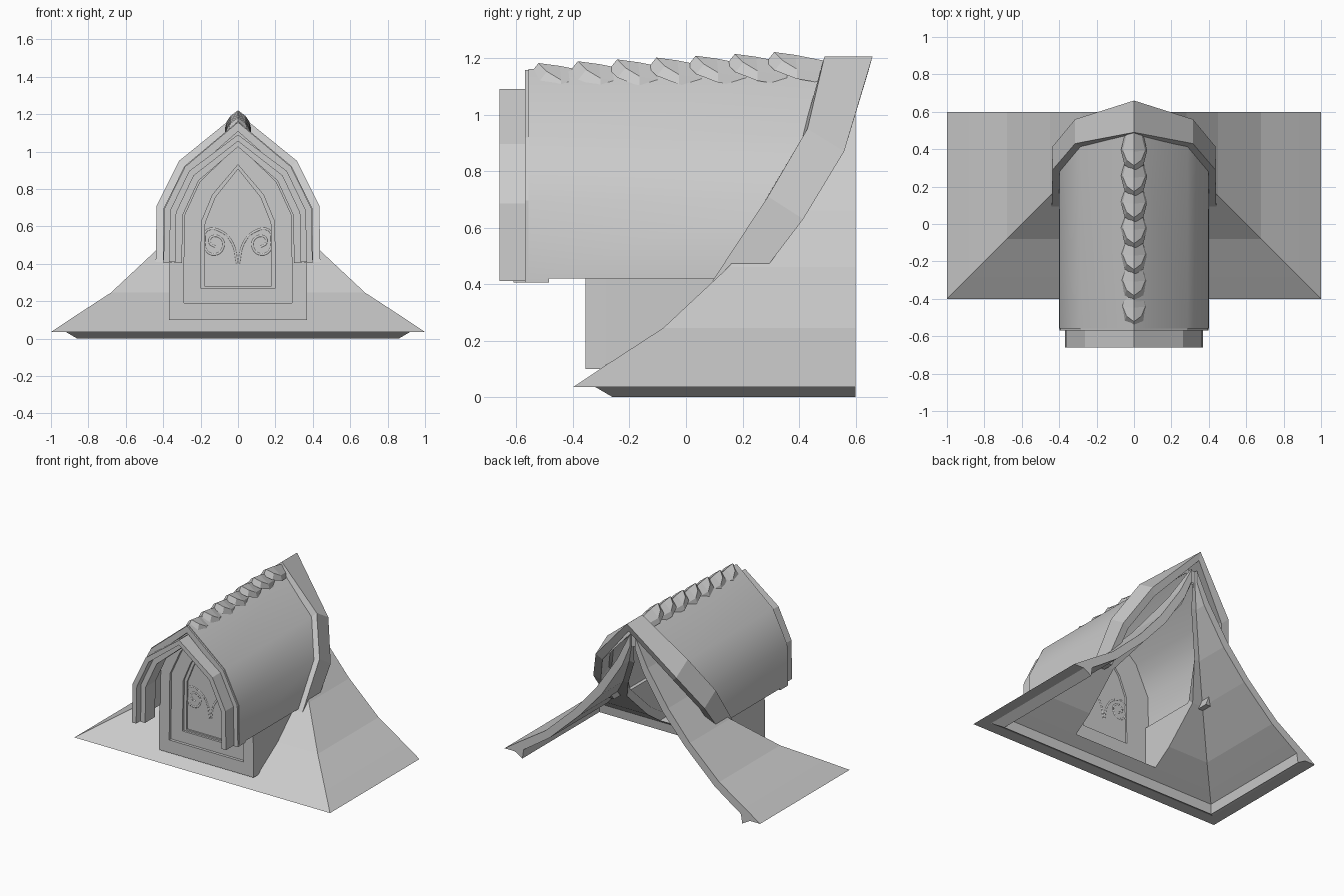
import bpy
import math

cube = bpy.data.objects.get("Cube")
if cube:
    bpy.data.objects.remove(cube, do_unlink=True)

stone = bpy.data.materials.new("plain_grey")
stone.use_nodes = True
GREY = (0.6, 0.6, 0.6, 1)
stone.diffuse_color = GREY
stone.node_tree.nodes["Principled BSDF"].inputs["Base Color"].default_value = GREY


def make(name, verts, faces, smooth=False):
    mesh = bpy.data.meshes.new(name)
    mesh.from_pydata(verts, [], faces)
    mesh.materials.append(stone)
    obj = bpy.data.objects.new(name, mesh)
    bpy.context.collection.objects.link(obj)
    bpy.ops.object.select_all(action='DESELECT')
    obj.select_set(True)
    bpy.context.view_layer.objects.active = obj
    bpy.ops.object.mode_set(mode='EDIT')
    bpy.ops.mesh.select_all(action='SELECT')
    bpy.ops.mesh.remove_doubles(threshold=0.0005)
    bpy.ops.mesh.normals_make_consistent(inside=False)
    bpy.ops.object.mode_set(mode='OBJECT')
    if smooth:
        bpy.ops.object.shade_smooth_by_angle(angle=math.radians(35))
    return obj


def interp(table, z):
    """Depth at height z along a sloping edge."""
    for (z0, y0), (z1, y1) in zip(table, table[1:]):
        if z <= z1:
            return y0 + (y1 - y0) * max(0, z - z0) / (z1 - z0)
    return table[-1][1]


def arch(inset, bottom, peak=None, drop=0):
    """Pointed arch outline, moved inwards by inset, shoulders lowered by drop."""
    half = [(0.44 - inset, bottom), (0.435 - inset, 0.71 - 0.35 * inset - drop),
            (0.315 - 0.75 * inset, 0.95 - 0.75 * inset - drop)]
    top = (0, peak or 1.205 - 1.15 * inset)
    return half + [top] + [(-x, z) for x, z in reversed(half)]


def arch_band(name, outer, inner, front, back, closed=False, smooth=False, drop=0):
    """Arched ring; outer and inner are arch arguments, depths may follow z."""
    loops = []
    for shape, depth, lower in ((outer, front, 0), (outer, back, drop),
                                (inner, back, drop), (inner, front, 0)):
        loops.append([(x, depth(z) if callable(depth) else depth, z)
                      for x, z in arch(*shape, drop=lower)])
    n = len(loops[0])
    verts = [v for loop in loops for v in loop]
    faces = []
    for k in range(4):
        a, b = k * n, (k + 1) % 4 * n
        for i in range(n if closed else n - 1):
            j = (i + 1) % n
            faces.append((a + i, a + j, b + j, b + i))
    if not closed:
        faces += [(0, n, 2 * n, 3 * n), (n - 1, 2 * n - 1, 3 * n - 1, 4 * n - 1)]
    return make(name, verts, faces, smooth)


def prism(name, points, axis, low, high):
    """Extrude a flat outline along x or y."""
    n = len(points)
    verts = [(d, p, q) if axis == 'x' else (p, d, q) for d in (low, high) for p, q in points]
    faces = [tuple(range(n)), tuple(range(n, 2 * n))]
    faces += [(i, (i + 1) % n, (i + 1) % n + n, i + n) for i in range(n)]
    return make(name, verts, faces)


# Main roof: flared slopes on three sides, open back, opening in the front
OUTER = [(0, 0.035), (0.12, 0.115), (0.32, 0.245), (0.55, 0.46),
         (0.72, 0.66), (0.88, 0.9), (0.98, 1.1)]
INNER = [(0.15, 0.065), (0.22, 0.112), (0.355, 0.205), (0.588, 0.425),
         (0.76, 0.62), (0.92, 0.868), (0.98, 1.015)]
verts, faces = [], []


def roof_row(d, z):
    """Back, hip, opening on one side, then mirrored."""
    hip = 1 - d
    gap = max(0.005, min(0.33, hip - 0.04))
    start = len(verts)
    y = d - 0.4
    verts.extend([(-hip, 0.6, z), (-hip, y, z), (-gap, y, z),
                  (gap, y, z), (hip, y, z), (hip, 0.6, z)])
    return start


def join_rows(a, b, columns):
    faces.extend((a + c, a + c + 1, b + c + 1, b + c) for c in columns)


outer = [roof_row(*p) for p in OUTER]
inner = [roof_row(*p) for p in INNER]
eave = [outer[0], roof_row(0.08, 0.035), roof_row(0.14, 0), inner[0]]
for a, b in zip(eave, eave[1:]):
    join_rows(a, b, range(5))
for rows in (outer, inner):
    for i in range(len(rows) - 1):
        join_rows(rows[i], rows[i + 1], range(5) if i == 0 else (0, 1, 3, 4))
for i in range(len(outer) - 1):
    for c in ((0, 5) if i == 0 else (0, 2, 3, 5)):
        faces.append((outer[i] + c, outer[i + 1] + c, inner[i + 1] + c, inner[i] + c))
for c in (0, 5):
    faces.append(tuple(row + c for row in eave))
join_rows(outer[1], inner[1], [2])
join_rows(outer[-1], inner[-1], range(5))
make("main_roof", verts, faces)

# Dormer vault and the collar where it meets the roof
COLLAR_FRONT = [(0.39, 0.08), (0.71, 0.29), (0.95, 0.43), (1.2, 0.49)]
COLLAR_BACK = [(0.4, 0.24), (0.63, 0.415), (0.87, 0.56), (1.2, 0.66)]
arch_band("dormer_vault", (0.038, 0.42), (0.08, 0.42), -0.558,
          lambda z: interp(COLLAR_FRONT, z) + 0.05, smooth=True)
arch_band("roof_collar", (0, 0.41), (0.05, 0.41), lambda z: interp(COLLAR_FRONT, z),
          lambda z: interp(COLLAR_BACK, z), drop=0.08)

# Stepped hood at the front of the vault
arch_band("vault_fascia", (0.042, 0.405), (0.085, 0.405), -0.57, -0.485)
arch_band("hood_outer", (0.072, 0.41, 1.09), (0.105, 0.41, 1.055), -0.66, -0.5)
arch_band("hood_inner", (0.1, 0.405, 1.06), (0.14, 0.405, 1.025), -0.61, -0.5)

# Front wall, stepping back to the window
arch_band("wall_frame", (0.07, 0.1), (0.15, 0.19), -0.355, -0.285, closed=True)
arch_band("wall_panel", (0.15, 0.19), (0.24, 0.27), -0.335, -0.285, closed=True)
arch_band("window_rim", (0.24, 0.27), (0.26, 0.28), -0.32, -0.285, closed=True)
prism("window_pane", arch(0.255, 0.275), 'y', -0.308, -0.298)

# Cheek walls beside the window
for side, label in ((1, "left"), (-1, "right")):
    prism(label + "_cheek_wall", [(-0.29, 0.11), (-0.29, 0.45), (0.14, 0.45), (-0.08, 0.23)],
          'x', side * 0.335, side * 0.366)

# Scroll ornaments on the window
SCROLL = [(0.004, 0.4), (0.03, 0.51), (0.085, 0.57), (0.165, 0.58), (0.18, 0.53),
          (0.165, 0.465), (0.12, 0.45), (0.085, 0.475), (0.085, 0.53),
          (0.14, 0.545), (0.15, 0.51), (0.12, 0.49)]
for side, label in ((1, "left"), (-1, "right")):
    curve = bpy.data.curves.new(label + "_scroll", 'CURVE')
    curve.dimensions = '3D'
    curve.bevel_depth = 0.008
    curve.bevel_resolution = 1
    curve.resolution_u = 4
    spline = curve.splines.new('BEZIER')
    spline.bezier_points.add(len(SCROLL) - 1)
    for point, (x, z) in zip(spline.bezier_points, SCROLL):
        point.co = (side * x, -0.303, z)
        point.handle_left_type = point.handle_right_type = 'AUTO'
    curve.materials.append(stone)
    bpy.context.collection.objects.link(bpy.data.objects.new(label + "_scroll", curve))

# Overlapping ridge tiles: rows of (ridge y, side y, ridge height, half width, side drop)
TILE = [(-0.075, -0.045, 0.01, 0.04, 0.03), (0.0, 0.005, 0.0, 0.06, 0.05),
        (0.11, 0.11, -0.022, 0.035, 0.045)]
COUNT = 7
LAYER = 3 * len(TILE)
for k in range(COUNT):
    y0 = -0.447 + k * 0.139
    z0 = 1.172 + k * 0.0065
    verts, faces = [], []
    # The underside sits lower, wider and further forward at the tip
    for under in (0, 1):
        for r, (y_mid, y_side, z, w, drop) in enumerate(TILE):
            z += z0 - 0.035 * under
            w += 0.01 * under
            shift = y0 - 0.028 * under * (r == 0)
            verts += [(-w, y_side + shift, z - drop), (0, y_mid + shift, z),
                      (w, y_side + shift, z - drop)]
    for a in range(0, LAYER - 3, 3):
        for base in (0, LAYER):
            for i in (base + a, base + a + 1):
                faces.append((i, i + 1, i + 4, i + 3))
        for i in (a, a + 2):
            faces.append((i, i + 3, i + 3 + LAYER, i + LAYER))
    for i in (0, 1, LAYER - 3, LAYER - 2):
        faces.append((i, i + 1, i + 1 + LAYER, i + LAYER))
    make("ridge_tile_%d" % (k + 1), verts, faces)
